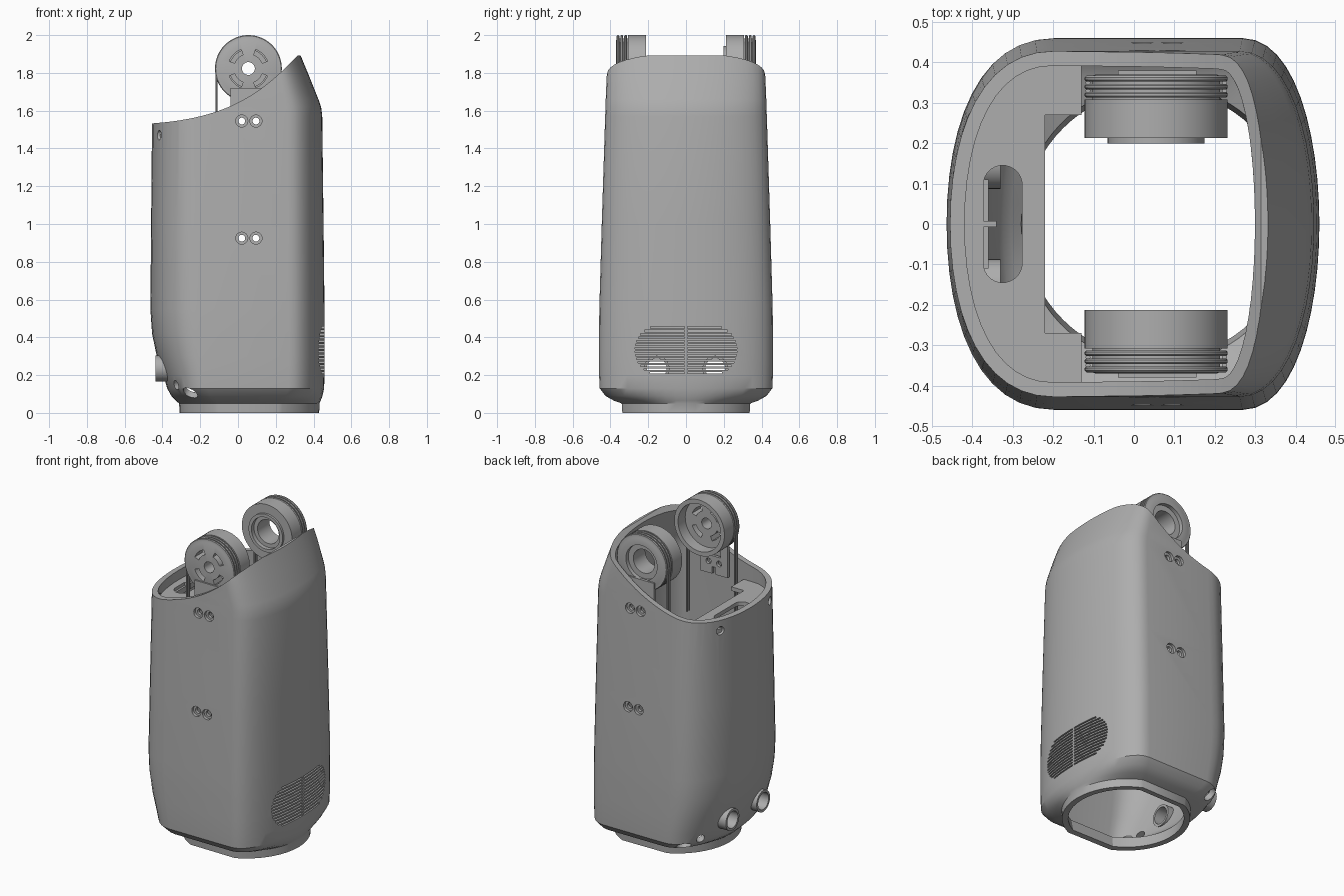
import bpy, bmesh, math
from mathutils import Vector, Matrix
from mathutils.geometry import interpolate_bezier

old = bpy.data.objects.get("Cube")
if old:
    bpy.data.objects.remove(old)

grey = bpy.data.materials.new("plain grey")
grey.use_nodes = True
COLOUR = (0.42, 0.42, 0.42, 1)
grey.diffuse_color = COLOUR
grey.node_tree.nodes["Principled BSDF"].inputs["Base Color"].default_value = COLOUR


def make(name, bm):
    bmesh.ops.recalc_face_normals(bm, faces=bm.faces)
    me = bpy.data.meshes.new(name)
    bm.to_mesh(me)
    bm.free()
    me.materials.append(grey)
    ob = bpy.data.objects.new(name, me)
    bpy.context.collection.objects.link(ob)
    return ob


def activate(ob):
    bpy.ops.object.select_all(action='DESELECT')
    ob.select_set(True)
    bpy.context.view_layer.objects.active = ob


def smooth(ob, angle=30):
    activate(ob)
    bpy.ops.object.shade_smooth_by_angle(angle=math.radians(angle))


def cut(ob, bm):
    tool = make("cutter", bm)
    mod = ob.modifiers.new("cut", 'BOOLEAN')
    mod.operation, mod.solver, mod.object = 'DIFFERENCE', 'EXACT', tool
    activate(ob)
    bpy.ops.object.modifier_apply(modifier=mod.name)
    bpy.data.objects.remove(tool)


def box(bm, x, y, z):
    mid = [(a + b) / 2 for a, b in (x, y, z)]
    size = [b - a for a, b in (x, y, z)]
    bmesh.ops.create_cube(bm, size=1, matrix=Matrix.Translation(mid) @ Matrix.Diagonal((*size, 1)))


def rod(bm, a, b, r, seg=24):
    a, b = Vector(a), Vector(b)
    turn = (b - a).to_track_quat('Z', 'Y').to_matrix().to_4x4()
    bmesh.ops.create_cone(bm, cap_ends=True, segments=seg, radius1=r, radius2=r, depth=(b - a).length,
                          matrix=Matrix.Translation((a + b) / 2) @ turn)


def prism(bm, pts, shift):
    face = bm.faces.new([bm.verts.new(p) for p in pts])
    ext = bmesh.ops.extrude_face_region(bm, geom=[face])
    bmesh.ops.translate(bm, vec=shift, verts=[v for v in ext["geom"] if isinstance(v, bmesh.types.BMVert)])


def bezier(pts, n):
    return [Vector(p) for p in interpolate_bezier(*[Vector((*p, 0)) for p in pts], n)]


# Body outline: flat sides, bowed front and back
H = 0.46
right = bezier([(H, 0), (H, .22), (.40, H), (.27, H)], 13)
left = bezier([(-.2, H), (-.38, H), (-H, .25), (-H, 0)], 13)
half = right + left
OUTLINE = half + [Vector((p.x, -p.y, 0)) for p in reversed(half[1:-1])]
CENTRE = Vector((.06, 0, 0))


def ring(z, xmin, xmax, ymax, blend):
    out = []
    for p in OUTLINE:
        q = Vector((p.x * (xmax if p.x > 0 else xmin) / H, p.y * ymax / H, 0))
        c = CENTRE + (q - CENTRE).normalized() * .37
        q = q.lerp(c, blend)
        out.append((q.x, q.y, z))
    return out


# Height, back reach, front reach, half width, roundness
LEVELS = [(0, .36, .45, .45, 1), (.05, .36, .45, .45, .97), (.065, .36, .45, .45, .6), (.09, .365, .452, .452, .22),
          (.13, .375, .456, .457, 0), (.2, .395, .458, .46, 0), (.3, .43, .459, .46, 0), (.42, .455, .459, .46, 0),
          (.55, .464, .458, .459, 0), (1, .46, .453, .446, 0), (1.57, .455, .446, .428, 0),
          (1.62, .454, .44, .426, 0), (1.66, .454, .426, .425, 0), (1.78, .45, .378, .42, 0), (1.98, .45, .295, .40, 0)]
bm = bmesh.new()
rows = [[bm.verts.new(p) for p in ring(*lv)] for lv in LEVELS]
for lo, hi in zip(rows, rows[1:]):
    for i in range(len(lo)):
        j = (i + 1) % len(lo)
        bm.faces.new((lo[i], lo[j], hi[j], hi[i]))
shell = make("body_shell", bm)
mod = shell.modifiers.new("wall", 'SOLIDIFY')
mod.thickness, mod.offset = .036, -1
activate(shell)
bpy.ops.object.modifier_apply(modifier="wall")

# Swooping rim
bm = bmesh.new()
rim = bezier([(-.5, 1.53), (-.1, 1.55), (.1, 1.66), (.315, 1.892)], 24)
prof = [(p.x, -.7, p.y) for p in rim] + [(.6, -.7, 1.885), (.6, -.7, 2.3), (-.5, -.7, 2.3)]
prism(bm, prof, (0, 1.4, 0))
cut(shell, bm)

# Bosses around the two rear ports
bm = bmesh.new()
for s in (-1, 1):
    rod(bm, (-.437, s * .155, .235), (-.33, s * .155, .235), .068, 32)
ports = make("port_bosses", bm)

# Screw holes, rear ports and vent slits
SCREWS = [(x, z) for x in (.02, .095) for z in (.925, 1.545)]
bm = bmesh.new()
for x, z in SCREWS:
    rod(bm, (x, -.7, z), (x, .7, z), .018)
for s in (-1, 1):
    rod(bm, (-.6, s * .25, 1.47), (-.36, s * .25, 1.47), .026)
    rod(bm, (-.6, s * .155, .235), (-.25, s * .155, .235), .053, 32)
    rod(bm, (-.45, s * .42, .1), (-.24, s * .25, .18), .026)
    rod(bm, (-.28, s * .46, .02), (-.22, s * .30, .20), .042)
for i in range(14):
    z = .212 + i * .0185
    reach = .14 + math.sqrt(max(.0001, .13 ** 2 - (z - .332) ** 2))
    for s in (-1, 1):
        box(bm, (.38, .55), sorted((s * .007, s * reach)), (z - .0045, z + .0045))
cut(shell, bm)
bm = bmesh.new()
for x, z in SCREWS:
    for s in (-1, 1):
        y = .46 - .031 * (z - .5)
        rod(bm, (x, s * .7, z), (x, s * (y - .016), z), .032)
cut(shell, bm)
smooth(shell)
bm = bmesh.new()
for s in (-1, 1):
    rod(bm, (-.6, s * .155, .235), (-.25, s * .155, .235), .053, 32)
cut(ports, bm)
smooth(ports)

# Shelf inside the low side, with a rounded pocket
bm = bmesh.new()
arc = [p * .965 for p in OUTLINE if p.x < -.14]
arc = [Vector((p.x, p.y * .935, 0)) for p in arc]
pts = [(p.x, p.y, 1.45) for p in arc]
pts += [(-.13, -.4, 1.45), (-.13, -.27, 1.45), (-.22, -.27, 1.45), (-.22, .27, 1.45), (-.13, .27, 1.45), (-.13, .4, 1.45)]
prism(bm, pts, (0, 0, .025))
shelf = make("shelf", bm)
bm = bmesh.new()
pocket = []
for k in range(24):
    a = math.tau * (k + .5) / 24
    pocket.append((-.325 + .048 * math.cos(a), math.copysign(.097, math.sin(a)) + .048 * math.sin(a), 1.4))
prism(bm, pocket, (0, 0, .2))
cut(shelf, bm)
bm = bmesh.new()
box(bm, (-.40, -.34), (-.008, .008), (1.44, 1.475))
box(bm, (-.40, -.36), (-.11, .11), (1.42, 1.455))
make("pocket_latch", bm)

# Pulley wheels
AX, AZ, R = .055, 1.823, .177


def lathe(name, prof, side, seg=64):
    bm = bmesh.new()
    cols = []
    for k in range(seg):
        a = math.tau * k / seg
        cols.append([bm.verts.new((AX + r * math.cos(a), side * y, AZ + r * math.sin(a))) for r, y in prof])
    for k in range(seg):
        a, b = cols[k], cols[(k + 1) % seg]
        for i in range(len(prof)):
            j = (i + 1) % len(prof)
            bm.faces.new((a[i], a[j], b[j], b[i]))
    return make(name, bm)


ridges = [(.158, .308)]
for k in range(3):
    y = .313 + k * .02
    ridges += [(.158, y), (R - .004, y), (R, y + .004), (R, y + .010), (R - .004, y + .014), (.158, y + .014)]
for side, name in ((-1, "right"), (1, "left")):
    bore = .034 if side < 0 else .075
    lip = .034 if side < 0 else .11
    pulley = lathe(name + "_pulley", ridges + [(.15, .370), (lip, .370), (lip, .345), (bore, .345), (bore, .308)], side)
    hub = [(.12, .213), (.12, .199), (.1, .199), (.1, .225), (bore, .225)]
    dish = [(.15, .213), (.15, .285), (bore, .285)]
    drum = lathe(name + "_drum", [(bore, .308), (R, .308), (R, .213)] + (hub if side > 0 else dish), side)
    if side < 0:
        # Four curved slots through the wheel face
        for part in (pulley, drum):
            bm = bmesh.new()
            for q in range(4):
                angs = [math.radians(45 + 90 * q - 24 + 6 * i) for i in range(9)]
                loop = [(.108, a) for a in angs] + [(.078, a) for a in reversed(angs)]
                prism(bm, [(AX + r * math.cos(a), -.6, AZ + r * math.sin(a)) for r, a in loop], (0, .5, 0))
            cut(part, bm)
    smooth(pulley)
    smooth(drum)

    # Hanging bracket with window and screw holes
    bm = bmesh.new()
    box(bm, (-.04, .155), sorted((side * .362, side * .38)), (1.47, 1.72))
    bracket = make(name + "_bracket", bm)
    bm = bmesh.new()
    box(bm, (.01, .105), (-.6, .6), (1.585, 1.625))
    box(bm, (.045, .07), (-.6, .6), (1.4, 1.515))
    for x in (.02, .095):
        rod(bm, (x, -.6, 1.545), (x, .6, 1.545), .018)
    cut(bracket, bm)

    # Drive cables dropping from the grooves
    bm = bmesh.new()
    for y in (.33, .35):
        for x in (AX - R + .008, AX + R - .008):
            rod(bm, (x, side * y, AZ), (x, side * y, 1.2), .006, 10)
    smooth(make(name + "_cables", bm))
